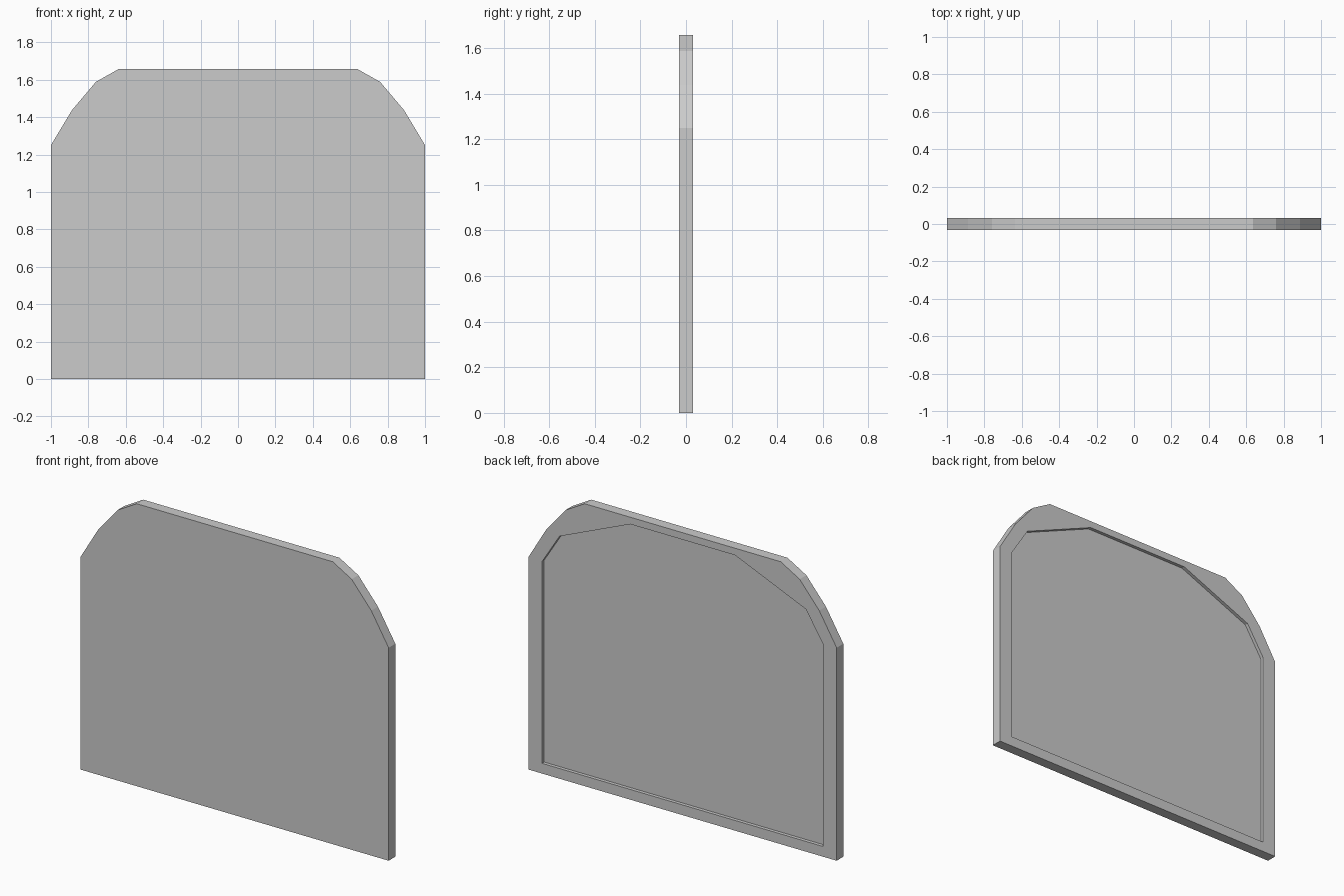
import bpy, bmesh

if "Cube" in bpy.data.objects:
    bpy.data.objects.remove(bpy.data.objects["Cube"])

HALF_T = 0.031    # half of the panel thickness
DEPTH = 0.02      # depth of the back recess

# Right halves of the two outlines (x, z), bottom to top
OUTER = [(1, 0), (1, 1.25), (0.887, 1.438), (0.76, 1.588), (0.637, 1.658)]
INNER = [(0.913, 0.06), (0.913, 1.245), (0.80, 1.423), (0.34, 1.617)]


def ring(bm, half, y):
    """Mirrored closed loop of vertices at depth y."""
    pts = half + [(-x, z) for x, z in reversed(half)]
    return [bm.verts.new((x, y, z)) for x, z in pts]


def walls(bm, a, b):
    n = len(a)
    for i in range(n):
        j = (i + 1) % n
        bm.faces.new((a[i], a[j], b[j], b[i]))


bm = bmesh.new()
front = ring(bm, OUTER, -HALF_T)
back = ring(bm, OUTER, HALF_T)
rim = ring(bm, INNER, HALF_T)
floor = ring(bm, INNER, HALF_T - DEPTH)

# Front face, outer edge, recess walls and recess floor
bm.faces.new(front)
walls(bm, front, back)
walls(bm, rim, floor)
bm.faces.new(floor)

# Back border: right and left sides, top and bottom strips
o, i = len(OUTER), len(INNER)
bm.faces.new(back[:o] + rim[:i][::-1])
bm.faces.new(back[o:] + rim[i:][::-1])
bm.faces.new((back[o - 1], back[o], rim[i], rim[i - 1]))
bm.faces.new((back[-1], back[0], rim[0], rim[-1]))

bmesh.ops.recalc_face_normals(bm, faces=bm.faces)
bmesh.ops.triangulate(bm, faces=[f for f in bm.faces if len(f.verts) > 4])
mesh = bpy.data.meshes.new("recessed_panel")
bm.to_mesh(mesh)
bm.free()
bpy.context.collection.objects.link(bpy.data.objects.new("recessed_panel", mesh))
